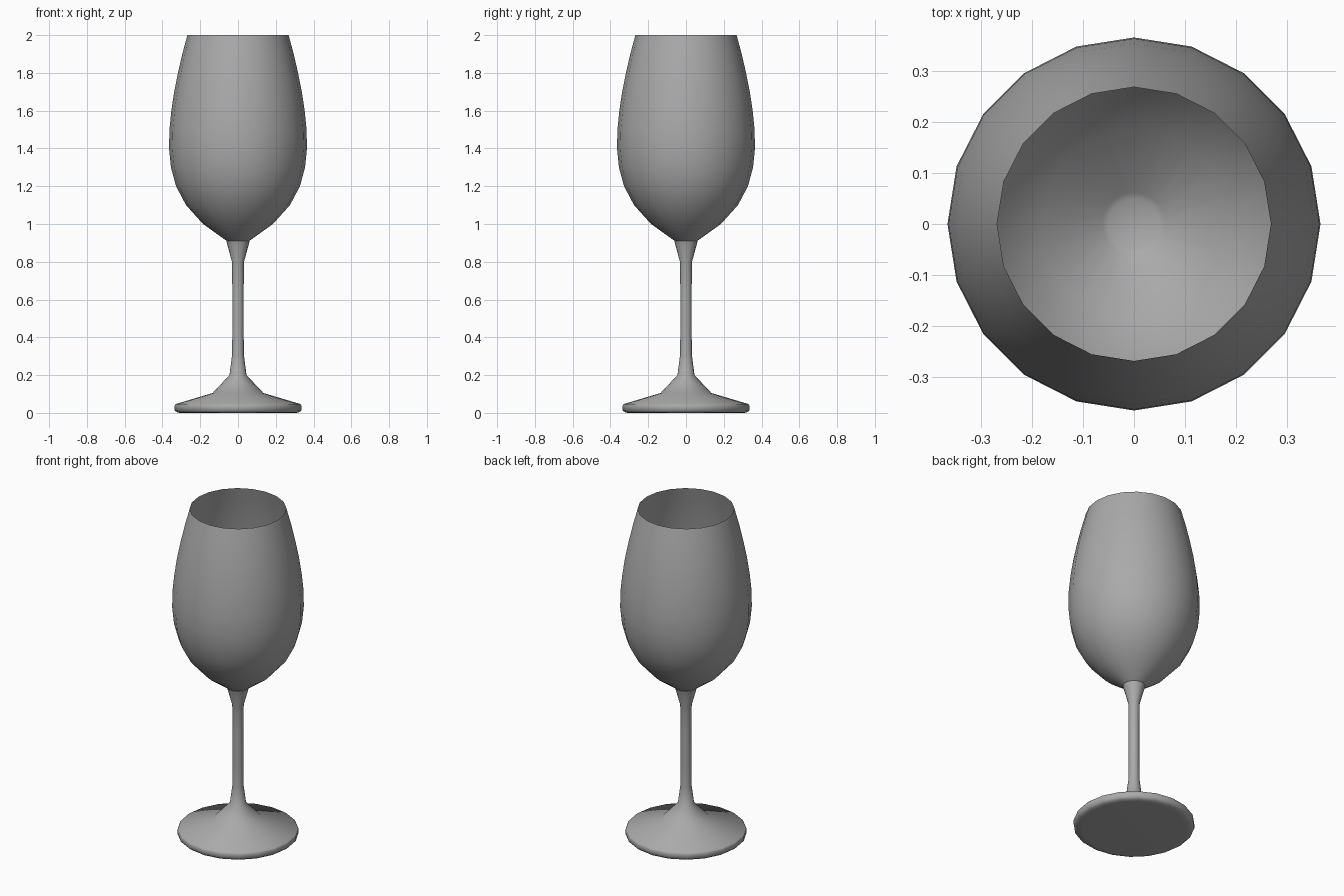
import bpy, bmesh, math

if "Cube" in bpy.data.objects:
    bpy.data.objects.remove(bpy.data.objects["Cube"])

SIDES = 20

# Mid grey used by both parts
grey = bpy.data.materials.new("dark_grey")
grey.diffuse_color = (0.4, 0.4, 0.4, 1.0)
grey.use_nodes = True
grey.node_tree.nodes["Principled BSDF"].inputs["Base Color"].default_value = grey.diffuse_color


def lathe(name, profile):
    """Revolve (radius, z) points around z and close the first ring."""
    bm = bmesh.new()
    rings = []
    for r, z in profile:
        rings.append([bm.verts.new((r * math.cos(2 * math.pi * i / SIDES),
                                    r * math.sin(2 * math.pi * i / SIDES), z))
                      for i in range(SIDES)])
    for low, high in zip(rings, rings[1:]):
        for i in range(SIDES):
            j = (i + 1) % SIDES
            bm.faces.new((low[i], low[j], high[j], high[i]))
    bm.faces.new(rings[0][::-1])
    mesh = bpy.data.meshes.new(name)
    bm.to_mesh(mesh)
    bm.free()
    mesh.materials.append(grey)
    obj = bpy.data.objects.new(name, mesh)
    bpy.context.collection.objects.link(obj)
    bpy.ops.object.select_all(action='DESELECT')
    obj.select_set(True)
    bpy.context.view_layer.objects.active = obj
    bpy.ops.object.shade_smooth_by_angle(angle=math.radians(80))
    return obj


# Round foot flowing up into the stem
lathe("foot_and_stem", [
    (0.29, 0.0), (0.32, 0.001), (0.335, 0.013), (0.335, 0.04), (0.33, 0.047),
    (0.135, 0.105), (0.045, 0.20), (0.031, 0.31), (0.030, 0.45),
    (0.030, 0.65), (0.032, 0.80), (0.062, 0.91)])

# Thin open bowl with a small flat bottom
lathe("bowl", [
    (0.05, 0.905), (0.062, 0.912), (0.185, 1.0), (0.275, 1.1), (0.328, 1.2),
    (0.355, 1.3), (0.365, 1.4), (0.363, 1.5), (0.353, 1.6),
    (0.338, 1.7), (0.318, 1.8), (0.295, 1.9), (0.268, 2.0)])
